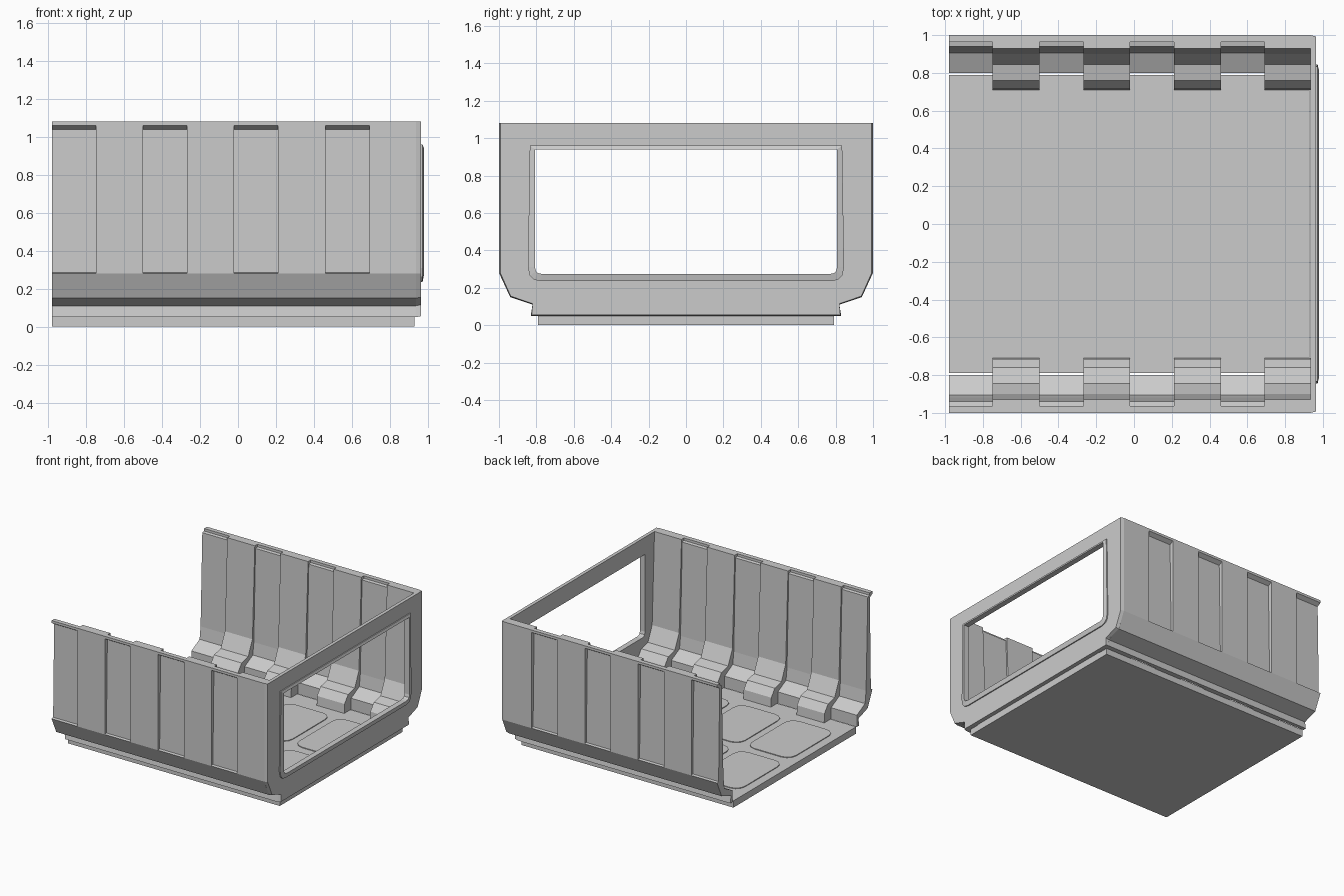
import bpy, bmesh, math

if "Cube" in bpy.data.objects:
    bpy.data.objects.remove(bpy.data.objects["Cube"])


def make_object(name, bm):
    bmesh.ops.recalc_face_normals(bm, faces=bm.faces)
    mesh = bpy.data.meshes.new(name)
    bm.to_mesh(mesh)
    bm.free()
    ob = bpy.data.objects.new(name, mesh)
    bpy.context.collection.objects.link(ob)
    return ob


def add_loft(bm, rings, closed=False):
    """Skin rings of 3D points; cap the ends unless the loft closes on itself."""
    loops = [[bm.verts.new(p) for p in r] for r in rings]
    pairs = list(zip(loops, loops[1:]))
    if closed:
        pairs.append((loops[-1], loops[0]))
    else:
        bm.faces.new(loops[0])
        bm.faces.new(loops[-1])
    for a, b in pairs:
        for i in range(len(a)):
            j = (i + 1) % len(a)
            bm.faces.new((a[i], a[j], b[j], b[i]))


def add_section(bm, profile, x0, x1):
    add_loft(bm, [[(x, y, z) for y, z in profile] for x in (x0, x1)])


def mirror_y(ob):
    mod = ob.modifiers.new("mirror", 'MIRROR')
    mod.use_axis = (False, True, False)


def ring(half, x):
    """Symmetric closed outline from its +y half, at station x."""
    return [(x, y, z) for y, z in half] + [(x, -y, z) for y, z in reversed(half)]


# Cross-sections (y, z) of the side wall
skirt = [(1.0, 0.28), (0.94, 0.15), (0.82, 0.11), (0.83, 0.05)]
rib_profile = [(1.0, 1.08)] + skirt + [
    (0.71, 0.05), (0.715, 0.13), (0.76, 0.19), (0.845, 0.21),
    (0.90, 0.33), (0.93, 1.08)]
panel_profile = [(1.0, 1.08), (1.0, 1.06), (0.967, 1.04), (0.98, 0.285)] + skirt + [
    (0.80, 0.05), (0.80, 0.145), (0.905, 0.20), (0.918, 0.30),
    (0.94, 1.055), (0.963, 1.06), (0.963, 1.08)]

# Side walls: recessed panels alternating with inward ribs
PITCH, START = 0.48, -0.98
bm_panel, bm_rib = bmesh.new(), bmesh.new()
for i in range(4):
    x = START + i * PITCH
    add_section(bm_panel, panel_profile, x, x + 0.232)
    add_section(bm_rib, rib_profile, x + 0.232, x + PITCH if i < 3 else 0.937)
mirror_y(make_object("wall_panels", bm_panel))
mirror_y(make_object("wall_ribs", bm_rib))

# End frame with window opening and raised rim
outline = [(1.0, 1.08)] + skirt
front_outline = [(0.993, 1.08), (0.993, 0.28), (0.937, 0.155), (0.82, 0.115), (0.825, 0.055)]
rim = [(0.835, 0.96), (0.845, 0.31), (0.835, 0.265), (0.815, 0.245), (0.78, 0.235)]
opening = [(0.808, 0.94), (0.808, 0.31), (0.802, 0.288), (0.79, 0.278), (0.765, 0.273)]
bm = bmesh.new()
add_loft(bm, [ring(outline, 0.935), ring(front_outline, 0.963), ring(rim, 0.963),
              ring(rim, 0.972), ring(opening, 0.98), ring(opening, 0.935)], closed=True)
make_object("window_frame", bm)

# Floor slab
bm = bmesh.new()
add_section(bm, [(0.79, 0), (0.79, 0.055), (-0.79, 0.055), (-0.79, 0)], -0.98, 0.93)
make_object("floor", bm)

# Thin rounded tread plates on the floor
bm = bmesh.new()
W, D, R = 0.2, 0.29, 0.08
for i in range(4):
    for cy in (-0.33, 0.33):
        cx = -0.71 + i * 0.46
        pts = []
        for k, (sx, sy) in enumerate([(1, 1), (-1, 1), (-1, -1), (1, -1)]):
            for s in range(4):
                a = math.pi / 2 * (k + s / 3)
                pts.append((cx + sx * (W - R) + R * math.cos(a),
                            cy + sy * (D - R) + R * math.sin(a)))
        add_loft(bm, [[(px, py, z) for px, py in pts] for z in (0.05, 0.061)])
make_object("floor_plates", bm)
